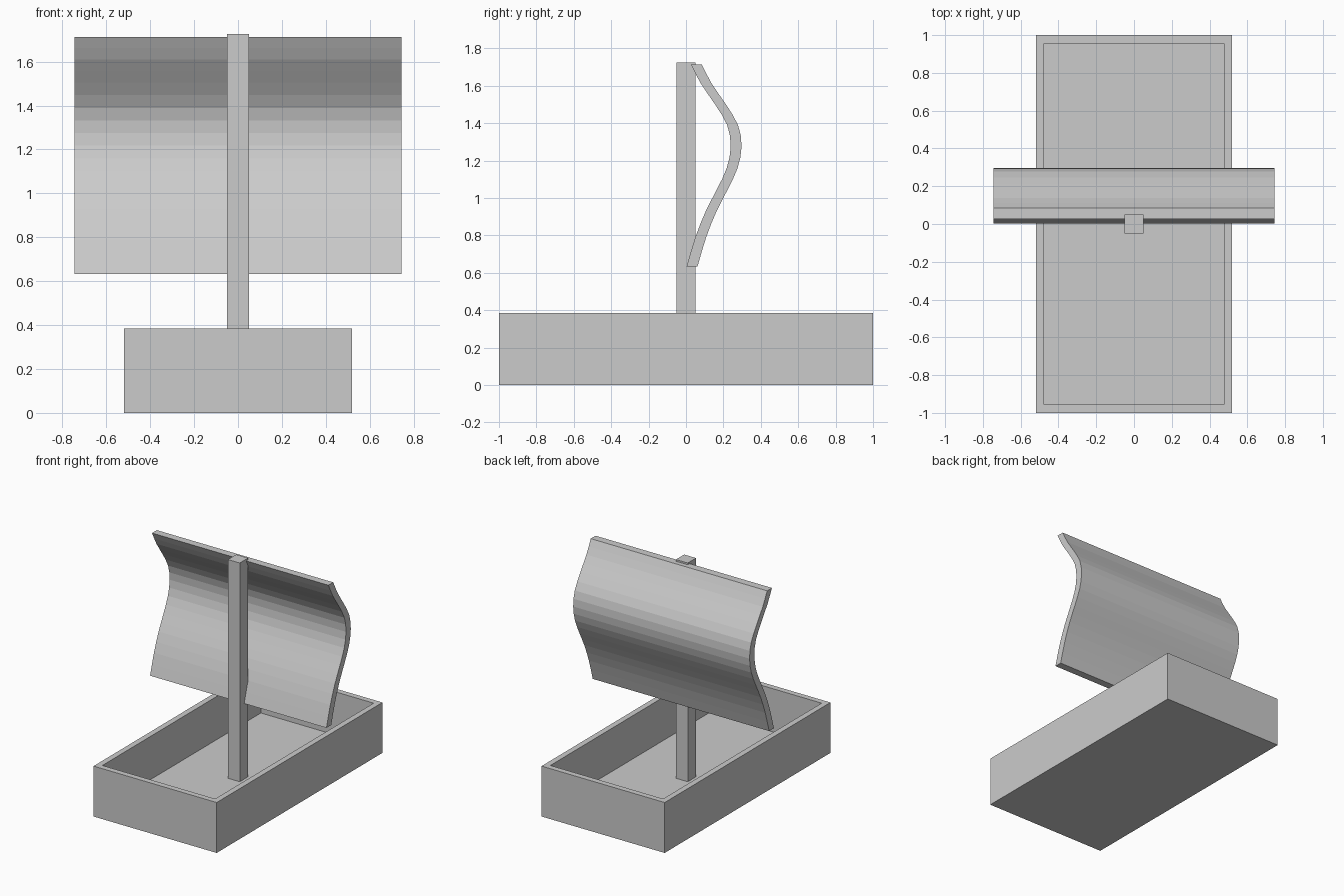
import bpy, bmesh

if "Cube" in bpy.data.objects:
    bpy.data.objects.remove(bpy.data.objects["Cube"])


def make_object(name, bm):
    bmesh.ops.recalc_face_normals(bm, faces=bm.faces[:])
    mesh = bpy.data.meshes.new(name)
    bm.to_mesh(mesh)
    bm.free()
    obj = bpy.data.objects.new(name, mesh)
    bpy.context.collection.objects.link(obj)
    return obj


def box(bm, lo, hi):
    verts = bmesh.ops.create_cube(bm, size=1)["verts"]
    for v in verts:
        v.co = [(l + h) / 2 + c * (h - l) for l, h, c in zip(lo, hi, v.co)]


def spline(points, steps):
    # Catmull-Rom curve through the points
    p = [[2 * a - b for a, b in zip(points[0], points[1])], *points,
         [2 * a - b for a, b in zip(points[-1], points[-2])]]
    out = []
    for i in range(1, len(p) - 2):
        for s in range(steps):
            t = s / steps
            out.append([0.5 * (2 * b + (c - a) * t + (2 * a - 5 * b + 4 * c - d) * t * t
                               + (3 * b - a - 3 * c + d) * t ** 3)
                        for a, b, c, d in zip(*p[i - 1:i + 3])])
    return out + [points[-1]]


# Open box hull: inset the top, then sink the inner floor
W, L, H, FLOOR = 0.52, 1.0, 0.385, 0.055
bm = bmesh.new()
box(bm, (-W, -L, 0), (W, L, H))
bm.normal_update()
top = max(bm.faces, key=lambda f: f.calc_center_median().z)
bmesh.ops.inset_region(bm, faces=[top], thickness=0.062)
floor = bmesh.ops.extrude_face_region(bm, geom=[top])["geom"]
if top.is_valid:
    bmesh.ops.delete(bm, geom=[top], context='FACES_ONLY')
for v in floor:
    if isinstance(v, bmesh.types.BMVert):
        v.co.z = FLOOR
make_object("hull", bm)

# Square mast standing on the hull floor
bm = bmesh.new()
box(bm, (-0.05, -0.05, FLOOR), (0.05, 0.05, 1.725))
make_object("mast", bm)

# Billowing sail: front profile (y, z) given thickness along y, extruded along x
profile = spline([(0.003, 0.632), (0.05, 0.79), (0.106, 0.93), (0.165, 1.045),
                  (0.218, 1.16), (0.239, 1.275), (0.22, 1.39), (0.152, 1.505),
                  (0.08, 1.61), (0.027, 1.712)], 2)
outline = profile + [(y + 0.058, z) for y, z in reversed(profile)]
bm = bmesh.new()
end = bm.faces.new([bm.verts.new((-0.745, y, z)) for y, z in outline])
side = bmesh.ops.extrude_face_region(bm, geom=[end], use_keep_orig=True)["geom"]
bmesh.ops.translate(bm, vec=(1.49, 0, 0),
                    verts=[g for g in side if isinstance(g, bmesh.types.BMVert)])
make_object("sail", bm)
